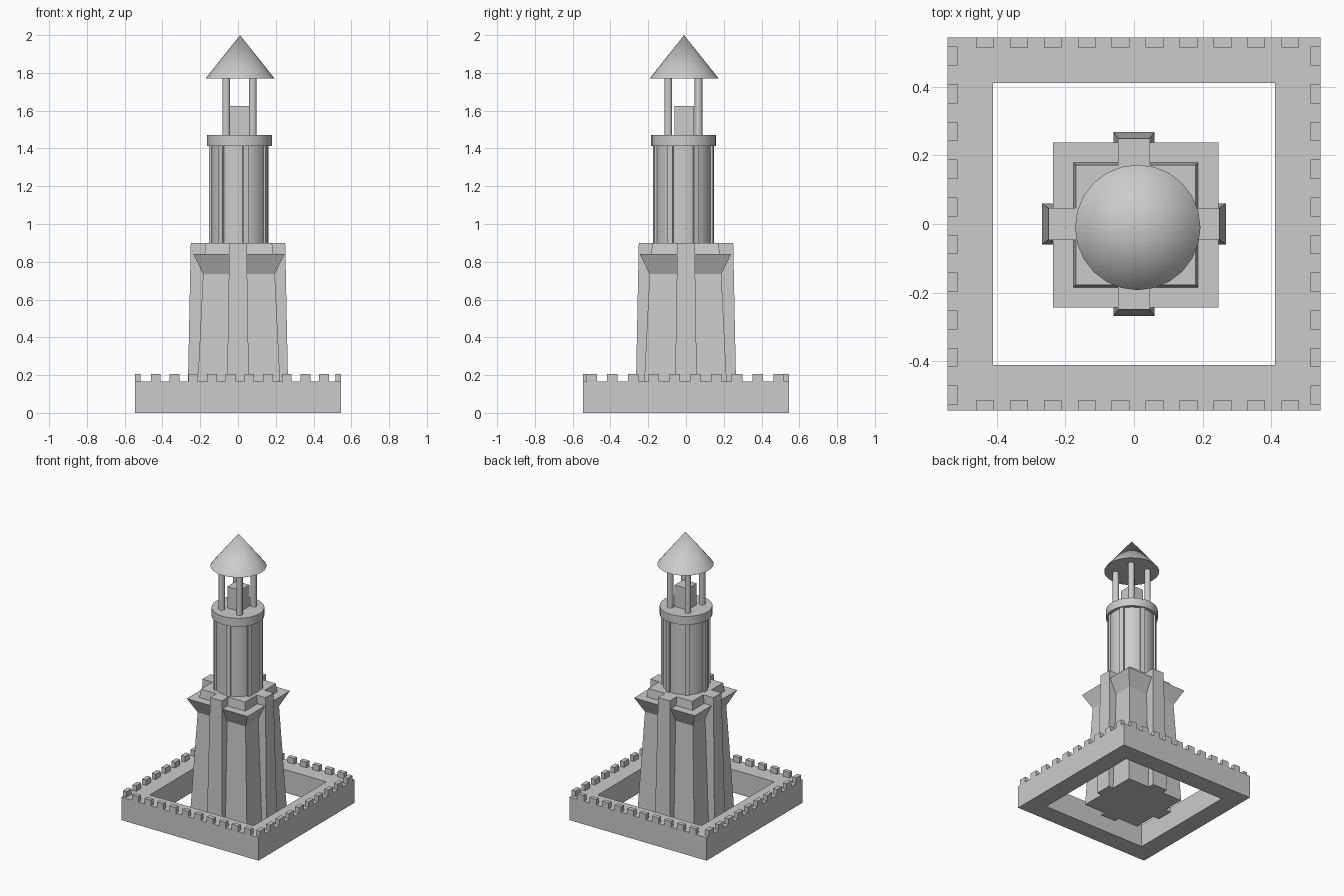
import bpy, bmesh, math
from mathutils import Matrix, Vector

if "Cube" in bpy.data.objects:
    bpy.data.objects.remove(bpy.data.objects["Cube"])


def finish(name, bm, smooth=False):
    bmesh.ops.recalc_face_normals(bm, faces=bm.faces)
    me = bpy.data.meshes.new(name)
    bm.to_mesh(me)
    bm.free()
    ob = bpy.data.objects.new(name, me)
    bpy.context.collection.objects.link(ob)
    if smooth:
        bpy.ops.object.select_all(action='DESELECT')
        ob.select_set(True)
        bpy.context.view_layer.objects.active = ob
        bpy.ops.object.shade_smooth_by_angle(angle=math.radians(35))
    return ob


def loft(bm, rings):
    """Stack rectangles (x0, x1, y0, y1, z) into a closed solid."""
    loops = [[bm.verts.new(p) for p in ((a, c, z), (b, c, z), (b, d, z), (a, d, z))]
             for a, b, c, d, z in rings]
    bm.faces.new(loops[0])
    bm.faces.new(loops[-1])
    for lo, hi in zip(loops, loops[1:]):
        for i in range(4):
            j = (i + 1) % 4
            bm.faces.new((lo[i], lo[j], hi[j], hi[i]))


def box(bm, x0, x1, y0, y1, z0, z1):
    loft(bm, [(x0, x1, y0, y1, z0), (x0, x1, y0, y1, z1)])


def cone(name, x, y, r0, r1, z0, z1, n):
    bm = bmesh.new()
    bmesh.ops.create_cone(bm, cap_ends=True, segments=n, radius1=r0, radius2=r1, depth=z1 - z0,
                          matrix=Matrix.Translation((x, y, (z0 + z1) / 2)))
    return finish(name, bm, True)


# square outer wall: mitred frame
W, I, H, TOP = 0.545, 0.412, 0.165, 0.205
bm = bmesh.new()
corners = [(-1, -1), (1, -1), (1, 1), (-1, 1)]
prof = [(W, 0), (W, H), (I, H), (I, 0)]
loops = [[bm.verts.new((sx * r, sy * r, z)) for r, z in prof] for sx, sy in corners]
for k in range(4):
    a, b = loops[k], loops[(k + 1) % 4]
    for i in range(4):
        j = (i + 1) % 4
        bm.faces.new((a[i], a[j], b[j], b[i]))
finish("outer_wall", bm)

# battlements along the outer edge
bm = bmesh.new()
hw, dp = 0.026, 0.03
for i in range(10):
    x = -0.435 + 0.099 * i
    y = 0.49 - 0.11 * i
    for s in (-1, 1):
        e0, e1 = sorted((s * W, s * (W - dp)))
        box(bm, x - hw, x + hw, e0, e1, H, TOP)
        box(bm, e0, e1, y - 0.028, y + 0.028, H, TOP)
finish("battlements", bm)

# tapered square tower with flared cornice and stepped top
cx, cy = 0.005, -0.003
bm = bmesh.new()
loft(bm, [(cx - r, cx + r, cy - r, cy + r, z) for r, z in
          ((0.226, 0), (0.19, 0.735), (0.241, 0.84), (0.182, 0.84), (0.175, 0.9))])
finish("tower_body", bm)

# one tapered buttress in the middle of each face
bm = bmesh.new()
loft(bm, [(-0.06, 0.06, -0.268, -0.1, 0), (-0.046, 0.046, -0.25, -0.1, 0.9)])
geom = list(bm.verts) + list(bm.edges) + list(bm.faces)
for k in range(1, 4):
    dup = bmesh.ops.duplicate(bm, geom=geom)["geom"]
    bmesh.ops.rotate(bm, verts=[v for v in dup if isinstance(v, bmesh.types.BMVert)],
                     cent=(0, 0, 0), matrix=Matrix.Rotation(k * math.pi / 2, 3, 'Z'))
finish("buttresses", bm)

# round upper stage with vertical ribs and a gallery ring
ux, uy = 0.008, -0.012
cone("upper_shaft", ux, uy, 0.15, 0.15, 0.88, 1.42, 28)
bm = bmesh.new()
for k in range(7):
    a = math.radians(12 + k * 360 / 7) - math.pi / 2
    m = (Matrix.Translation((ux + 0.147 * math.cos(a), uy + 0.147 * math.sin(a), 1.155))
         @ Matrix.Rotation(a, 4, 'Z') @ Matrix.Diagonal((0.03, 0.03, 0.53, 1)))
    bmesh.ops.create_cube(bm, size=1, matrix=m)
finish("shaft_ribs", bm)
cone("gallery_ring", ux, uy, 0.172, 0.172, 1.412, 1.472, 28)

# lantern: light block, four posts and conical roof
bm = bmesh.new()
box(bm, -0.043, 0.06, -0.06, 0.043, 1.46, 1.625)
finish("lantern_block", bm)
for sx in (-1, 1):
    for sy in (-1, 1):
        cone("lantern_post", 0.008 + 0.07 * sx, -0.014 + 0.08 * sy, 0.021, 0.021, 1.46, 1.78, 14)
cone("lantern_roof", 0.011, -0.01, 0.183, 0.0, 1.77, 2.0, 24)
